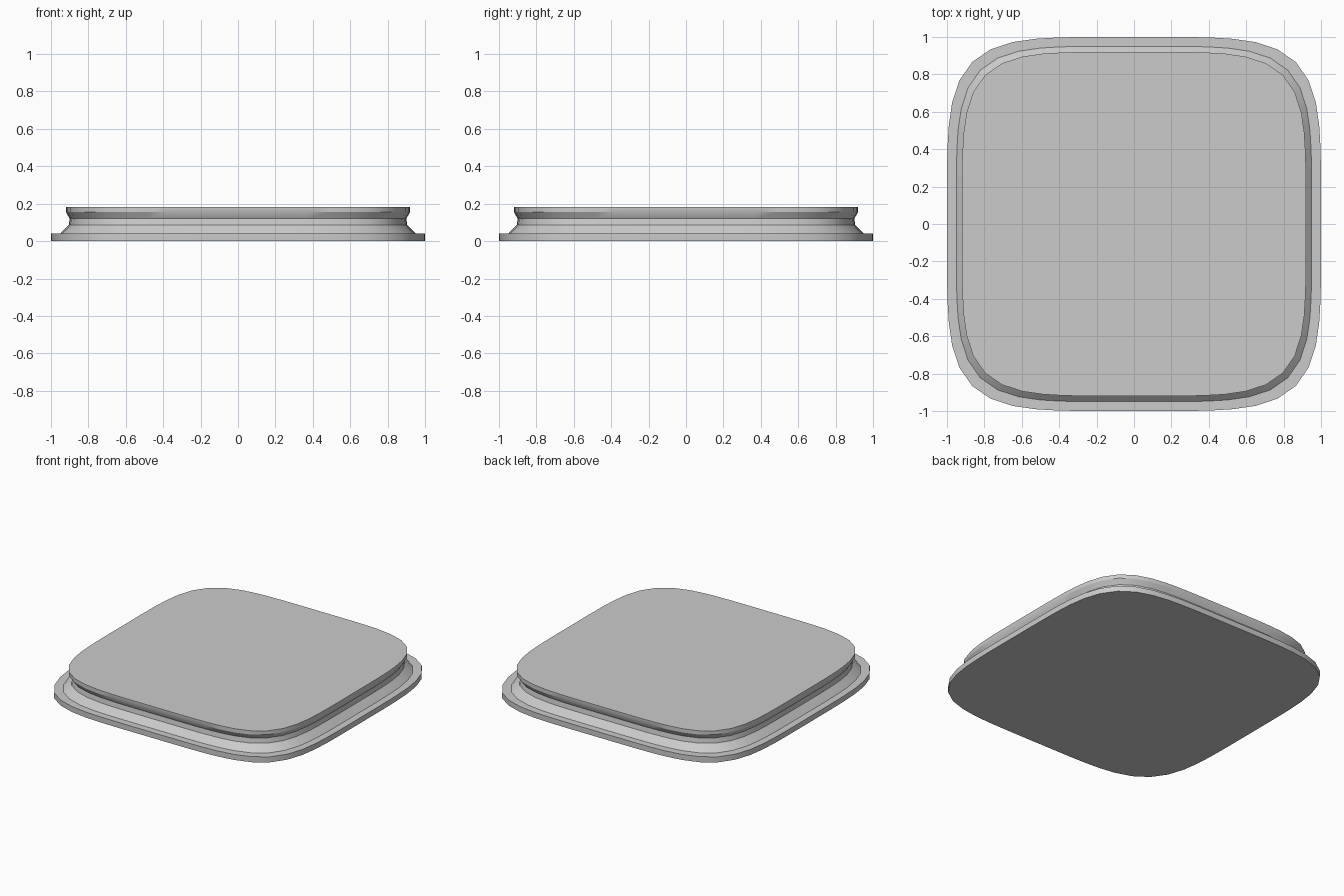
import bpy, bmesh, math

cube = bpy.data.objects.get("Cube")
if cube:
    bpy.data.objects.remove(cube, do_unlink=True)

grey = bpy.data.materials.new("light_grey")
grey.use_nodes = True
colour = (0.6, 0.6, 0.6, 1)
grey.diffuse_color = colour
grey.node_tree.nodes["Principled BSDF"].inputs["Base Color"].default_value = colour

SEGMENTS = 64
POWER = 4.8


def outline(half, z):
    """Rounded square ring at height z."""
    points = []
    for i in range(SEGMENTS):
        a = 2 * math.pi * i / SEGMENTS
        c, s = math.cos(a), math.sin(a)
        r = half / (abs(c) ** POWER + abs(s) ** POWER) ** (1 / POWER)
        points.append((r * c, r * s, z))
    return points


def loft(name, profile):
    """Closed solid through rounded square rings."""
    bm = bmesh.new()
    rings = [[bm.verts.new(p) for p in outline(h, z)] for h, z in profile]
    for low, high in zip(rings, rings[1:]):
        for i in range(SEGMENTS):
            j = (i + 1) % SEGMENTS
            bm.faces.new((low[i], low[j], high[j], high[i]))
    bm.faces.new(rings[0][::-1])
    bm.faces.new(rings[-1])
    mesh = bpy.data.meshes.new(name)
    bm.to_mesh(mesh)
    bm.free()
    mesh.materials.append(grey)
    obj = bpy.data.objects.new(name, mesh)
    bpy.context.collection.objects.link(obj)
    bpy.ops.object.select_all(action="DESELECT")
    obj.select_set(True)
    bpy.context.view_layer.objects.active = obj
    bpy.ops.object.shade_smooth_by_angle(angle=math.radians(30))
    return obj


# Base flange, sloped shoulder, narrow neck and flared flat top
loft("plinth", [(1, 0), (1, 0.04), (0.95, 0.04), (0.905, 0.085),
                (0.9, 0.12), (0.92, 0.155), (0.92, 0.183)])
